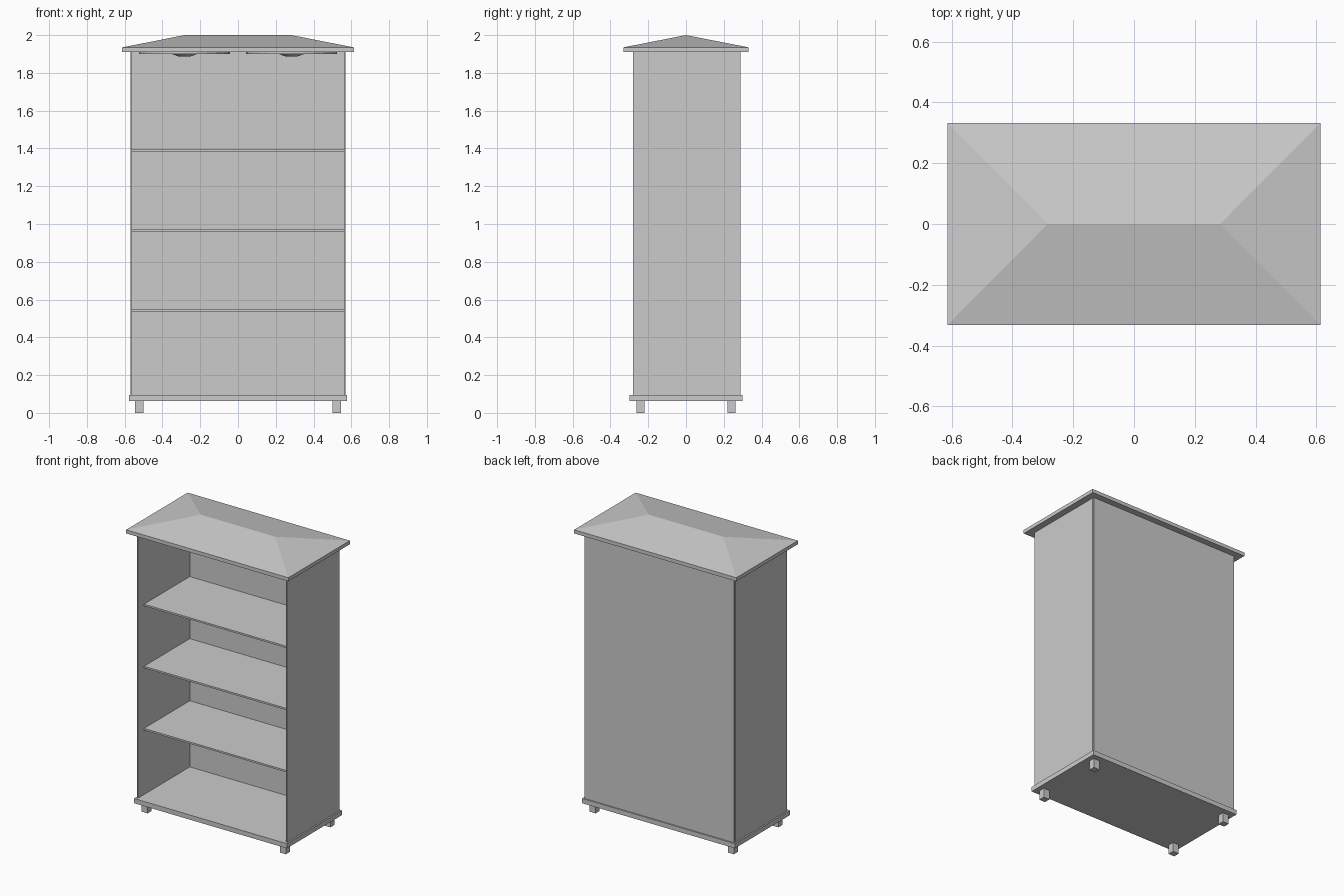
import bpy, bmesh

if "Cube" in bpy.data.objects:
    bpy.data.objects.remove(bpy.data.objects["Cube"])

# Single flat colour
grey = bpy.data.materials.new("light_grey")
grey.use_nodes = True
colour = (0.6, 0.6, 0.6, 1)
grey.diffuse_color = colour
grey.node_tree.nodes["Principled BSDF"].inputs["Base Color"].default_value = colour


def finish(name, bm):
    bmesh.ops.recalc_face_normals(bm, faces=bm.faces)
    mesh = bpy.data.meshes.new(name)
    bm.to_mesh(mesh)
    bm.free()
    mesh.materials.append(grey)
    obj = bpy.data.objects.new(name, mesh)
    bpy.context.collection.objects.link(obj)
    return obj


def box(name, x, y, z):
    """Box from (low, high) ranges on each axis."""
    bm = bmesh.new()
    bmesh.ops.create_cube(bm, size=1)
    for v in bm.verts:
        v.co = [r[0] if c < 0 else r[1] for c, r in zip(v.co, (x, y, z))]
    return finish(name, bm)


def disc(name, x, z_low, z_high, r_low, r_high):
    """Flat or tapered round part hanging under the roof."""
    bm = bmesh.new()
    bmesh.ops.create_cone(bm, cap_ends=True, segments=24, radius1=r_low,
                          radius2=r_high, depth=z_high - z_low)
    bmesh.ops.translate(bm, verts=bm.verts, vec=(x, 0, (z_low + z_high) / 2))
    return finish(name, bm)


# Plinth, back and shelves
box("base", (-0.578, 0.578), (-0.298, 0.298), (0.063, 0.095))
box("back_panel", (-0.567, 0.567), (0.279, 0.289), (0.095, 1.91))
for i in range(3):
    z = 0.541 + i * 0.4245
    box(f"shelf_{i + 1}", (-0.56, 0.56), (-0.215, 0.279), (z - 0.006, z + 0.006))

# Side panels, feet and ceiling lamps
for side, s in (("left", 1), ("right", -1)):
    box(f"{side}_side_panel", sorted((s * 0.56, s * 0.568)), (-0.28, 0.279), (0.095, 1.91))
    for end, e in (("front", -1), ("back", 1)):
        box(f"{end}_{side}_foot", sorted((s * 0.5, s * 0.545)),
            sorted((e * 0.219, e * 0.262)), (0, 0.063))
    disc(f"{side}_lamp_plate", s * 0.283, 1.9, 1.91, 0.24, 0.24)
    disc(f"{side}_lamp_dome", s * 0.283, 1.888, 1.9, 0.035, 0.066)

# Eaves slab with a hipped top
roof = box("roof", (-0.613, 0.613), (-0.332, 0.332), (1.91, 1.935))
bm = bmesh.new()
bm.from_mesh(roof.data)
top = max(bm.faces, key=lambda f: f.calc_center_median().z)
hip = bmesh.ops.extrude_discrete_faces(bm, faces=[top])["faces"][0]
rim = {(v.co.x > 0, v.co.y > 0): v for v in hip.verts}
ridge = {right: bm.verts.new((0.283 if right else -0.283, 0, 2)) for right in (False, True)}
bm.faces.remove(hip)
for right in (False, True):
    bm.faces.new((rim[right, False], rim[right, True], ridge[right]))
for back in (False, True):
    bm.faces.new((rim[False, back], rim[True, back], ridge[True], ridge[False]))
bmesh.ops.remove_doubles(bm, verts=bm.verts, dist=0.0001)
bmesh.ops.recalc_face_normals(bm, faces=bm.faces)
bm.to_mesh(roof.data)
bm.free()
